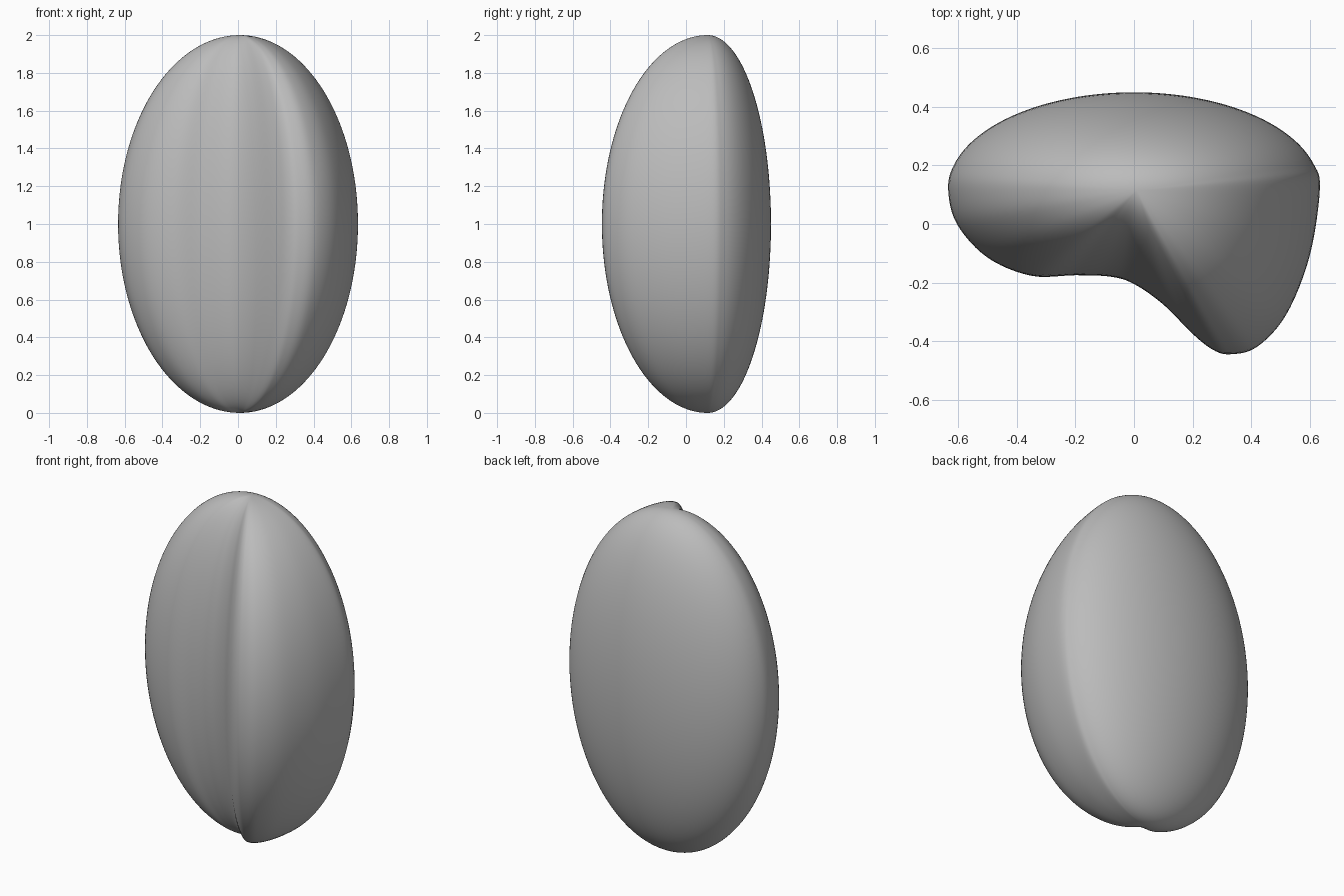
import bpy, bmesh, math
from mathutils import Vector

cube = bpy.data.objects.get("Cube")
if cube:
    bpy.data.objects.remove(cube, do_unlink=True)

RINGS, STEPS = 72, 6
POLE = Vector((0.01, 0.115))


def make_material(name, rgb):
    mat = bpy.data.materials.new(name)
    mat.use_nodes = True
    color = (*rgb, 1.0)
    mat.diffuse_color = color
    mat.node_tree.nodes["Principled BSDF"].inputs["Base Color"].default_value = color
    return mat


def smooth_loop(knots, steps):
    """Closed Catmull-Rom loop through the knots."""
    loop = []
    count = len(knots)
    for i in range(count):
        a, b, c, d = (knots[(i + k) % count] for k in (-1, 0, 1, 2))
        for s in range(steps):
            t = s / steps
            loop.append(0.5 * (2 * b + (c - a) * t
                               + (2 * a - 5 * b + 4 * c - d) * t ** 2
                               + (3 * b - a - 3 * c + d) * t ** 3))
    return loop


# Back of the cross-section: half an ellipse, from left tip to right tip
back = [Vector((0.635 * math.cos(a), 0.12 + 0.33 * math.sin(a)))
        for a in (math.pi * i / 12 for i in range(13))]

# Front of the cross-section: shallow lobe, valley, then the tall ridge
front = [Vector(p) for p in (
    (-0.605, 0), (-0.5, -0.115), (-0.35, -0.177), (-0.2, -0.175),
    (-0.08, -0.18), (0, -0.205), (0.1, -0.275), (0.2, -0.375),
    (0.27, -0.43), (0.33, -0.445), (0.42, -0.42), (0.52, -0.31), (0.6, -0.11))]
section = smooth_loop(back + front, STEPS)

# Body: the section shrinks elliptically towards both poles
bm = bmesh.new()
rings = []
for r in range(1, RINGS):
    angle = math.pi * r / RINGS
    height, scale = 1 - math.cos(angle), math.sin(angle)
    rings.append([bm.verts.new((*(POLE + (p - POLE) * scale), height)) for p in section])

count = len(section)
for low, high in zip(rings, rings[1:]):
    for i in range(count):
        j = (i + 1) % count
        bm.faces.new((low[i], low[j], high[j], high[i]))

# Closing fans at the poles
bottom = bm.verts.new((*POLE, 0))
top = bm.verts.new((*POLE, 2))
for i in range(count):
    j = (i + 1) % count
    bm.faces.new((bottom, rings[0][j], rings[0][i]))
    bm.faces.new((top, rings[-1][i], rings[-1][j]))
bmesh.ops.recalc_face_normals(bm, faces=bm.faces)
for face in bm.faces:
    face.smooth = True

mesh = bpy.data.meshes.new("pebble_body")
bm.to_mesh(mesh)
bm.free()
mesh.materials.append(make_material("stone grey", (0.5, 0.5, 0.5)))
body = bpy.data.objects.new("pebble_body", mesh)
bpy.context.scene.collection.objects.link(body)
